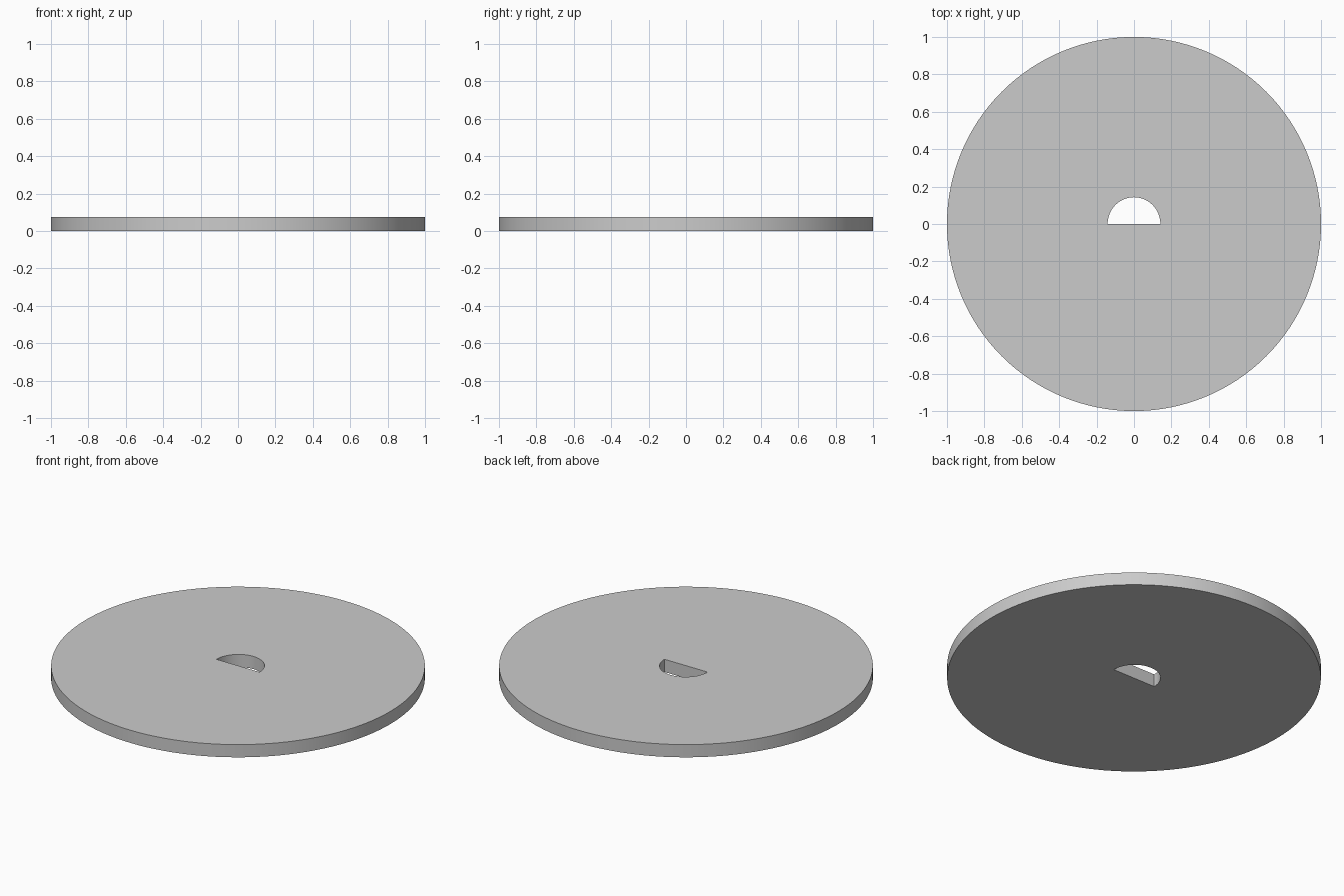
import bpy, bmesh
from math import pi, sin, cos

if "Cube" in bpy.data.objects:
    bpy.data.objects.remove(bpy.data.objects["Cube"])

R, H, HOLE = 1.0, 0.075, 0.141
bm = bmesh.new()


def loop(points):
    verts = [bm.verts.new((x, y, 0)) for x, y in points]
    return [bm.edges.new((v, verts[(i + 1) % len(verts)])) for i, v in enumerate(verts)]


# Round outline and half-round (D-shaped) centre hole
N, M = 128, 32
edges = loop([(R * cos(2 * pi * i / N), R * sin(2 * pi * i / N)) for i in range(N)])
edges += loop([(HOLE * cos(pi * i / M), HOLE * 1.015 * sin(pi * i / M)) for i in range(M + 1)])

# Fill between the outlines, then extrude to thickness
bmesh.ops.triangle_fill(bm, edges=edges, use_beauty=True, normal=(0, 0, 1))
ext = bmesh.ops.extrude_face_region(bm, geom=bm.faces[:], use_keep_orig=True)
top = [g for g in ext["geom"] if isinstance(g, bmesh.types.BMVert)]
bmesh.ops.translate(bm, verts=top, vec=(0, 0, H))
bmesh.ops.recalc_face_normals(bm, faces=bm.faces[:])

# Disc object
mesh = bpy.data.meshes.new("disc")
bm.to_mesh(mesh)
bm.free()
disc = bpy.data.objects.new("disc", mesh)
bpy.context.collection.objects.link(disc)
bpy.context.view_layer.objects.active = disc
disc.select_set(True)
bpy.ops.object.shade_smooth_by_angle(angle=pi / 6)
